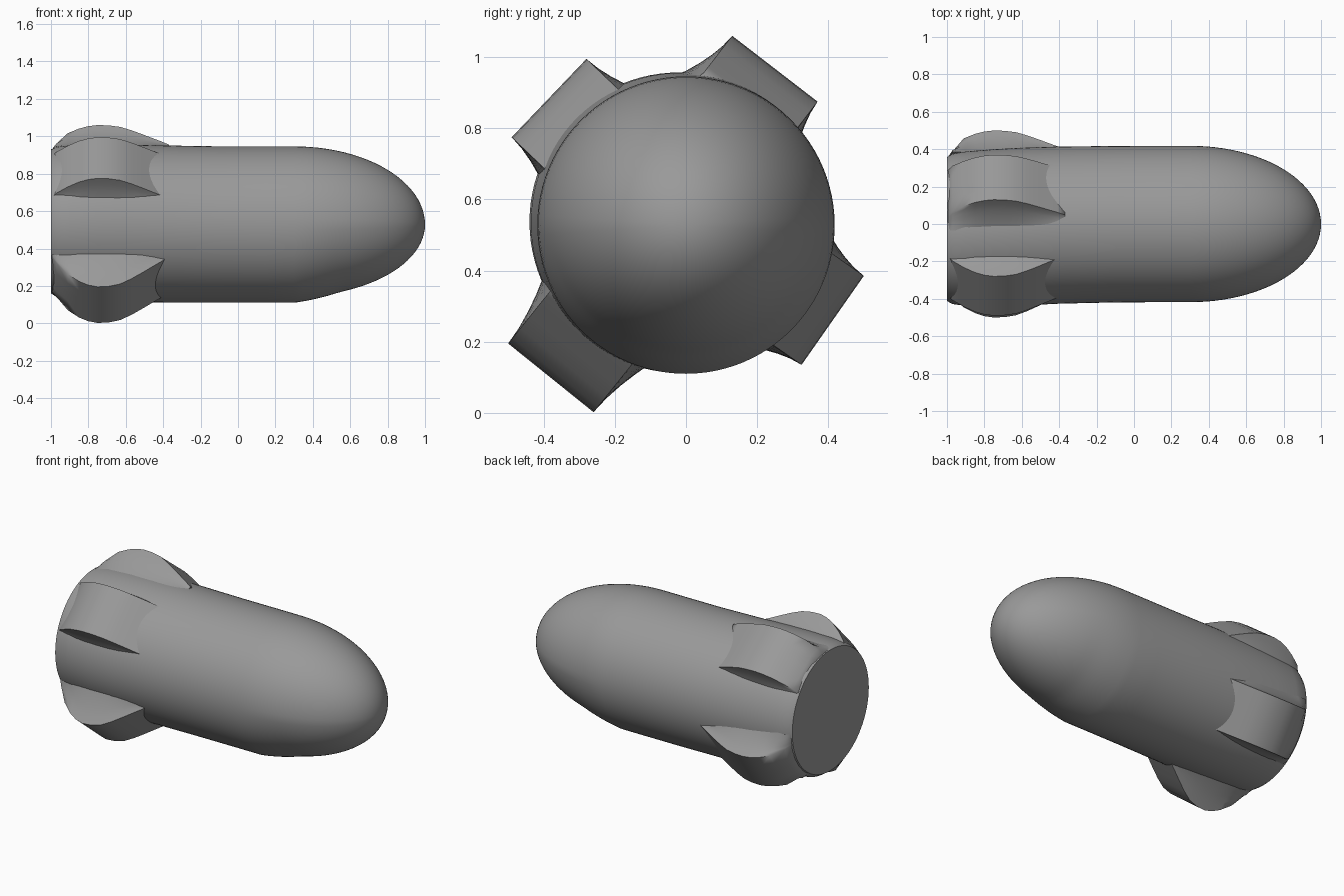
import bpy, bmesh, math
from mathutils import Vector

if "Cube" in bpy.data.objects:
    bpy.data.objects.remove(bpy.data.objects["Cube"])

CENTRE = Vector((0.0, 0.528))      # body axis in (y, z)
R = 0.418
SEG = 96
grey = bpy.data.materials.new("dark_grey")
grey.diffuse_color = (0.32, 0.32, 0.32, 1)
grey.use_nodes = True
grey.node_tree.nodes["Principled BSDF"].inputs["Base Color"].default_value = grey.diffuse_color


def finish(name, bm, angle):
    bmesh.ops.recalc_face_normals(bm, faces=bm.faces)
    mesh = bpy.data.meshes.new(name)
    bm.to_mesh(mesh)
    bm.free()
    mesh.materials.append(grey)
    ob = bpy.data.objects.new(name, mesh)
    bpy.context.collection.objects.link(ob)
    bpy.ops.object.select_all(action='DESELECT')
    ob.select_set(True)
    bpy.context.view_layer.objects.active = ob
    bpy.ops.object.shade_smooth_by_angle(angle=math.radians(angle))
    return ob


def loft(bm, rings):
    for a, b in zip(rings, rings[1:]):
        n = len(a)
        for i in range(n):
            j = (i + 1) % n
            bm.faces.new((a[i], a[j], b[j], b[i]))


# Body: barrel whose tail narrows and leans slightly, with elliptical nose
# stations: x, radius, shift in y, shift in z
stations = [(-1.0, 0.385, -0.027, 0.017), (-0.97, 0.402, -0.026, 0.014),
            (-0.9, 0.413, -0.025, 0.011), (-0.75, 0.42, -0.02, 0.009),
            (-0.6, 0.422, -0.014, 0.006), (-0.4, 0.42, -0.006, 0.003),
            (-0.1, R, -0.001, 0.0), (0.15, R, 0.0, 0.0)]
for k in range(24):
    t = math.radians(90 * k / 24)
    x = 0.3 + 0.7 * math.sin(t)
    stations.append((x, R * math.cos(t), 0.0, 0.0))

bm = bmesh.new()
rings = []
for x, r, sy, sz in stations:
    # underside of the nose is a little flatter
    flat = 0.08 * min(1, max(0, (x - 0.3) / 0.25))
    ring = []
    for i in range(SEG):
        a = 2 * math.pi * i / SEG
        rr = r * (1 - flat * max(0, -math.sin(a)))
        ring.append(bm.verts.new((x, CENTRE.x + sy + rr * math.cos(a),
                                  CENTRE.y + sz + rr * math.sin(a))))
    rings.append(ring)
loft(bm, rings)
bm.faces.new(rings[0])
tip = bm.verts.new((1.0, CENTRE.x, CENTRE.y))
for i in range(SEG):
    bm.faces.new((rings[-1][i], rings[-1][(i + 1) % SEG], tip))
finish("body", bm, 40)

# Tail fins: humped profile along x, flat across, sides flaring into the body
HUMP = [(-0.997, 0.0), (-0.97, 0.24), (-0.91, 0.56), (-0.85, 0.81), (-0.8, 0.94),
        (-0.75, 1.0), (-0.69, 0.98), (-0.63, 0.9), (-0.57, 0.72), (-0.51, 0.5),
        (-0.45, 0.27), (-0.41, 0.12), (-0.37, -0.05)]


def fin(name, p, q):
    """p, q: outer corners of the fin in (y, z), seen along the axis."""
    p, q = Vector(p), Vector(q)
    tan = (q - p).normalized()
    nor = Vector((-tan.y, tan.x))
    mid = (p + q) / 2 - CENTRE
    if nor.dot(mid) < 0:
        nor = -nor
    top, s0, w = nor.dot(mid), tan.dot(mid), (q - p).length / 2
    bm = bmesh.new()
    rings = []
    for x, h in HUMP:
        d = 0.375 + h * (top - 0.375)
        low = 0.31
        # concave flare from the outer corner down to the skin
        side = [(w + 0.06 * (1 - f) ** 1.7, low + f * (d - low))
                for f in (0, 0.2, 0.4, 0.6, 0.8, 1)]
        prof = ([(-s, e) for s, e in side] + [(-w / 2, d), (0, d), (w / 2, d)]
                + side[::-1])
        ring = []
        for s, e in prof:
            c = CENTRE + tan * (s0 + s) + nor * e
            # keep the hind end of the skirt inside the narrowed tail
            if h < 0.3:
                mc = CENTRE + Vector((-0.027, 0.017)) if x < -0.9 else CENTRE
                v = c - mc
                lim = 0.384 if x < -0.99 else 0.425 if x < -0.9 else 1
                if v.length > lim:
                    c = mc + v * (lim / v.length)
            ring.append(bm.verts.new((x, c.x, c.y)))
        rings.append(ring)
    loft(bm, rings)
    bm.faces.new(rings[0])
    bm.faces.new(rings[-1])
    finish(name, bm, 65)


fin("fin_upper_back", (0.13, 1.06), (0.37, 0.875))
fin("fin_upper_front", (-0.28, 0.995), (-0.49, 0.775))
fin("fin_lower_front", (-0.50, 0.195), (-0.26, 0.002))
fin("fin_lower_back", (0.50, 0.385), (0.325, 0.135))
